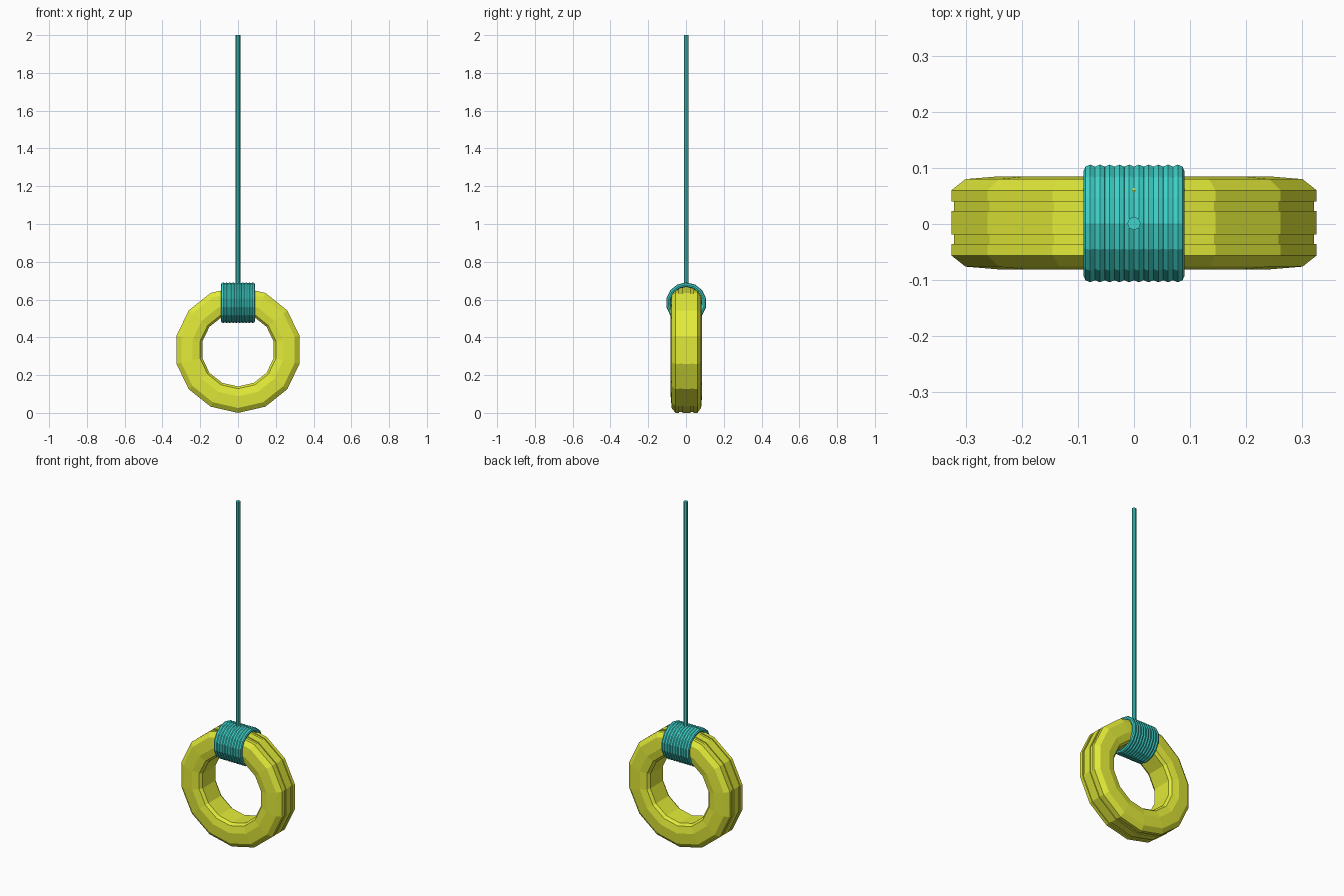
import bpy, bmesh, math

if "Cube" in bpy.data.objects:
    bpy.data.objects.remove(bpy.data.objects["Cube"])

N = 14            # sides around the tire and the rope turns
TIRE_Z = 0.334


def material(name, color):
    m = bpy.data.materials.new(name)
    m.diffuse_color = color
    m.use_nodes = True
    m.node_tree.nodes["Principled BSDF"].inputs["Base Color"].default_value = m.diffuse_color
    return m


def ring(name, profile, center, axis, mat):
    """Revolve a closed (offset along axis, radius) profile, one vertex at the top."""
    bm = bmesh.new()
    loops = []
    for i in range(N):
        a = 2 * math.pi * i / N
        s, c = math.sin(a), math.cos(a)
        loops.append([bm.verts.new((r * s, o, r * c) if axis == 'Y' else (o, r * s, r * c))
                      for o, r in profile])
    k = len(profile)
    for i in range(N):
        p, q = loops[i], loops[(i + 1) % N]
        for j in range(k):
            bm.faces.new((p[j], p[(j + 1) % k], q[(j + 1) % k], q[j]))
    bmesh.ops.recalc_face_normals(bm, faces=bm.faces)
    me = bpy.data.meshes.new(name)
    bm.to_mesh(me)
    bm.free()
    ob = bpy.data.objects.new(name, me)
    ob.location = center
    me.materials.append(mat)
    bpy.context.collection.objects.link(ob)
    return ob


rubber = material("tire_yellow", (0.76, 0.83, 0.04, 1))
teal = material("rope_teal", (0.05, 0.65, 0.59, 1))

# Tire: half profile with two tread grooves, mirrored across its width
half = [(0.021, 0.334), (0.021, 0.329), (0.038, 0.329), (0.038, 0.334),
        (0.058, 0.334), (0.078, 0.308), (0.083, 0.246), (0.074, 0.206), (0.058, 0.194)]
profile = half + [(-y, r) for y, r in reversed(half)]
ring("tire", profile, (0, 0.002, TIRE_Z), 'Y', rubber)

# Rope turns wrapped around the top of the tire
TURNS, R = 10, 0.012
section = [(R * math.cos(math.pi * j / 4), 0.0955 + R * math.sin(math.pi * j / 4))
           for j in range(8)]
for i in range(TURNS):
    x = -0.078 + 0.156 * i / (TURNS - 1)
    ring(f"rope_turn_{i + 1}", section, (x, 0.001, 0.583), 'X', teal)

# Hanging rope
bottom, top = 0.67, 2.0
bpy.ops.mesh.primitive_cylinder_add(vertices=8, radius=R, depth=top - bottom,
                                    location=(0, 0.001, (top + bottom) / 2))
rope = bpy.context.object
rope.name = "hanging_rope"
rope.data.materials.append(teal)
